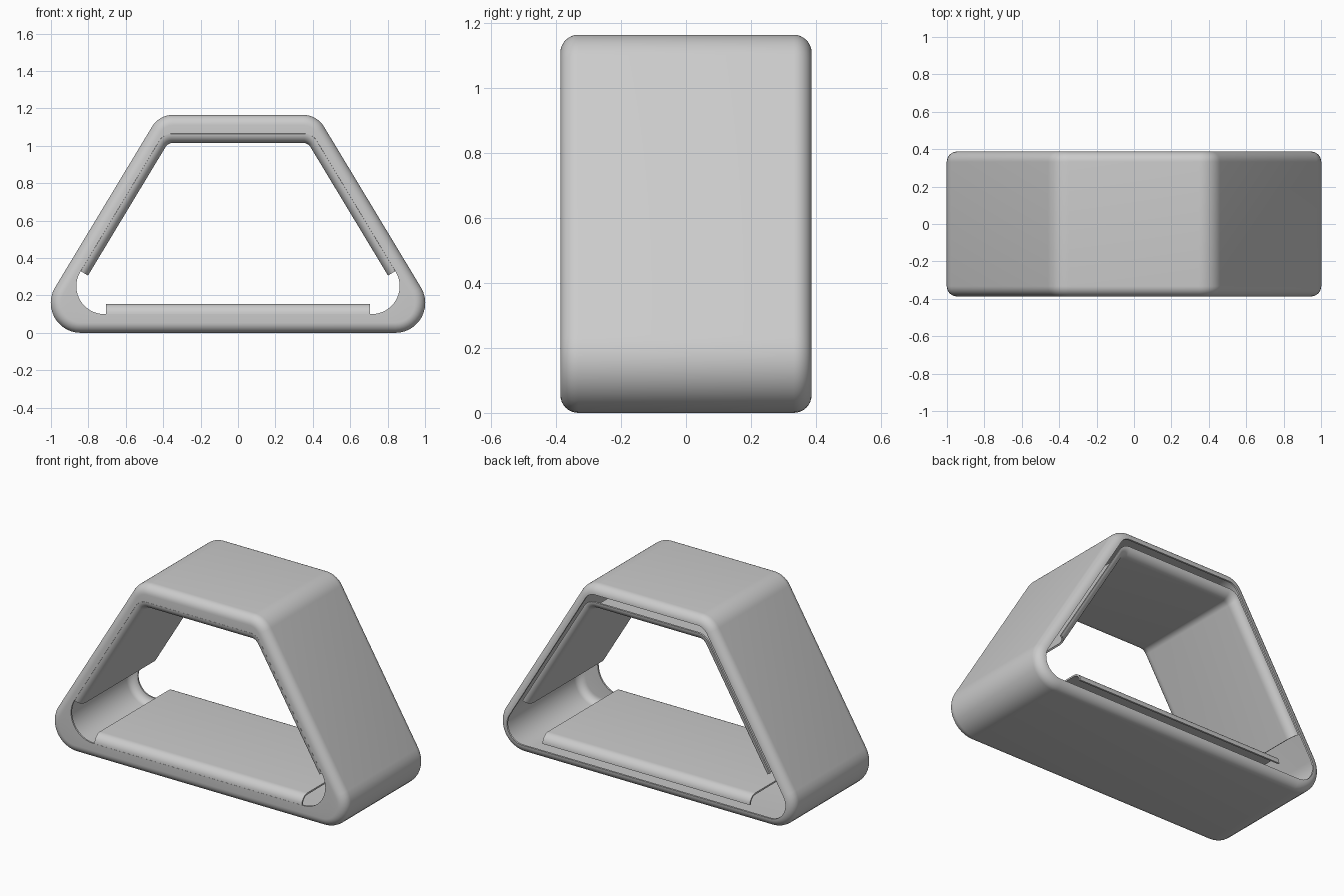
import bpy, bmesh
from math import radians, pi, sin, cos, tan
from mathutils import Vector

cube = bpy.data.objects.get("Cube")
if cube:
    bpy.data.objects.remove(cube, do_unlink=True)

grey = bpy.data.materials.new("light grey")
grey.use_nodes = True
colour = (0.6, 0.6, 0.6, 1)
grey.diffuse_color = colour
grey.node_tree.nodes["Principled BSDF"].inputs["Base Color"].default_value = colour

SLOPE = radians(58.9)                       # lean of the side walls
N = Vector((sin(SLOPE), cos(SLOPE)))        # outward normal of the right wall
D = Vector((-cos(SLOPE), sin(SLOPE)))       # direction up the right wall
SIDE, TOP, HALF, SHEET = 0.963, 1.165, 0.387, 0.01
SEGS = 12


def wall_x(side, z):
    return (SIDE - side - N.y * z) / N.x


def arc(cx, cz, r, a0, a1):
    return [Vector((cx + r * cos(a0 + (a1 - a0) * i / SEGS),
                    cz + r * sin(a0 + (a1 - a0) * i / SEGS))) for i in range(SEGS + 1)]


def mirrored(points):
    return points + [Vector((-p.x, p.y)) for p in reversed(points)]


def bottom_corner(side, bottom, r):
    cx = wall_x(side, bottom) - r / tan(SLOPE / 2)
    return arc(cx, bottom + r, r, -pi / 2, pi / 2 - SLOPE)


def top_corner(side, top, r):
    z = TOP - top
    cx = wall_x(side, z) - r * tan(SLOPE / 2)
    return arc(cx, z - r, r, pi / 2 - SLOPE, pi / 2)


def outline(side, bottom, top, rb, rt):
    return mirrored(bottom_corner(side, bottom, rb) + top_corner(side, top, rt))


def make_sheet(name, rings, closed):
    """Skin a list of (outline, y) rings and give the skin a thin wall."""
    bm = bmesh.new()
    rows = [[bm.verts.new((p.x, y, p.y)) for p in pts] for pts, y in rings]
    count = len(rows[0])
    for a, b in zip(rows, rows[1:]):
        for i in range(count if closed else count - 1):
            j = (i + 1) % count
            bm.faces.new((a[i], a[j], b[j], b[i]))
    bmesh.ops.recalc_face_normals(bm, faces=bm.faces)
    mesh = bpy.data.meshes.new(name)
    bm.to_mesh(mesh)
    bm.free()
    mesh.materials.append(grey)
    obj = bpy.data.objects.new(name, mesh)
    bpy.context.collection.objects.link(obj)
    wall = obj.modifiers.new("wall", 'SOLIDIFY')
    wall.thickness, wall.offset = SHEET, 0
    bpy.ops.object.select_all(action='DESELECT')
    obj.select_set(True)
    bpy.context.view_layer.objects.active = obj
    bpy.ops.object.modifier_apply(modifier="wall")
    bpy.ops.object.shade_smooth_by_angle(angle=radians(35))
    return obj


# Outer shell: rounded back lip, outer wall, rounded front edge, front flange
CURL, BEND = 0.05, 8
y_end = HALF - SHEET / 2


def shell_outline(d):
    return outline(d, d, d, 0.16 - d, 0.13 - d)


curl = [(SHEET / 2 + CURL * (1 - sin(a)), y_end - CURL * (1 - cos(a)))
        for a in (pi / 2 * i / BEND for i in range(BEND + 1))]
shell = [(shell_outline(d), y) for d, y in curl]
shell += [(shell_outline(d), -y) for d, y in reversed(curl)]
shell.append((outline(0.072, 0.1, 0.1, 0.15, 0.08), -y_end))
make_sheet("outer_shell", shell, True)


# Inner liner: curls away from the opening at both ends; f runs outside to inside
def liner_bottom(f):
    z = 0.1 + 0.05 * f
    return [Vector((-0.705, z)), Vector((0.705, z))]


def liner_arch(f):
    side = 0.072 + 0.041 * f
    foot = N * (SIDE - side) + D * -0.152
    return mirrored([foot] + top_corner(side, 0.1 + 0.045 * f, 0.08 - 0.03 * f))


bend = [(sin(a), y_end - CURL * (1 - cos(a)))
        for a in (pi / 2 * i / BEND for i in range(BEND + 1))]
profile = bend + [(f, -y) for f, y in reversed(bend)]
for name, path in (("bottom_liner", liner_bottom), ("arch_liner", liner_arch)):
    make_sheet(name, [(path(f), y) for f, y in profile], False)
